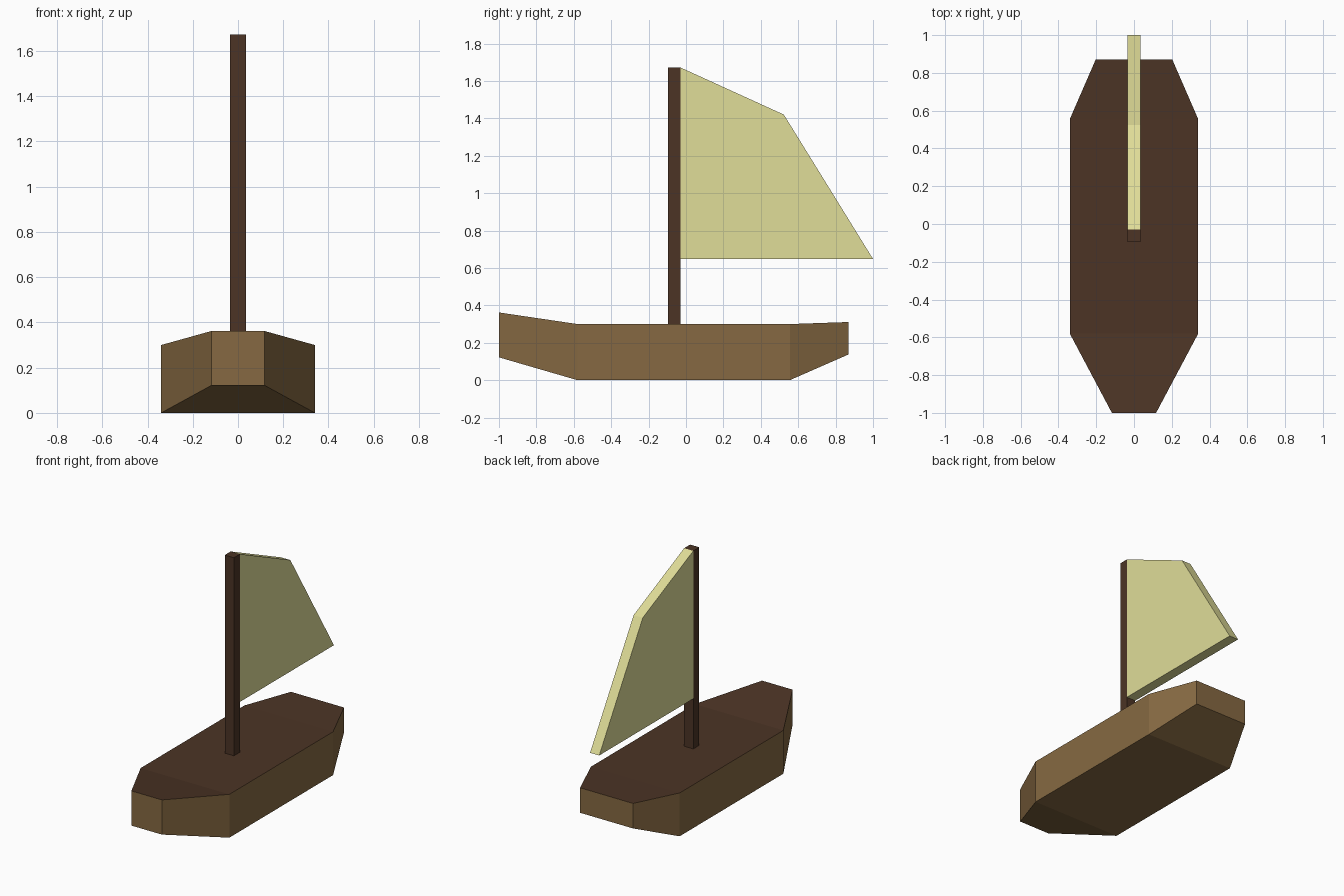
import bpy, bmesh

if "Cube" in bpy.data.objects:
    bpy.data.objects.remove(bpy.data.objects["Cube"])


def material(name, rgb):
    """Flat colour from sRGB 0-255 values."""
    lin = [((c / 255 + 0.055) / 1.055) ** 2.4 for c in rgb]
    m = bpy.data.materials.new(name)
    m.diffuse_color = (*lin, 1)
    m.use_nodes = True
    m.node_tree.nodes["Principled BSDF"].inputs["Base Color"].default_value = m.diffuse_color
    return m


hull_wood = material("hull_wood", (134, 105, 66))
dark_wood = material("dark_wood", (76, 52, 37))
sail_cloth = material("sail_cloth", (224, 221, 152))


def loft(name, rings, mats):
    """Join matching rings of points into a closed flat-faced solid."""
    bm = bmesh.new()
    loops = [[bm.verts.new(p) for p in ring] for ring in rings]
    n = len(rings[0])
    for a, b in zip(loops, loops[1:]):
        for i in range(n):
            j = (i + 1) % n
            bm.faces.new((a[i], a[j], b[j], b[i]))
    bm.faces.new(loops[0])
    bm.faces.new(loops[-1])
    bmesh.ops.recalc_face_normals(bm, faces=bm.faces)
    if len(mats) > 1:  # upward faces take the second colour
        for f in bm.faces:
            f.material_index = int(f.normal.z > 0.7)
    mesh = bpy.data.meshes.new(name)
    bm.to_mesh(mesh)
    bm.free()
    for m in mats:
        mesh.materials.append(m)
    obj = bpy.data.objects.new(name, mesh)
    bpy.context.collection.objects.link(obj)
    return obj


# Hull: stations from bow to stern (y, half width, keel z, deck z)
stations = [(-1.0, 0.117, 0.122, 0.362), (-0.58, 0.34, 0.0, 0.30),
            (0.555, 0.34, 0.0, 0.30), (0.87, 0.203, 0.138, 0.311)]
loft("hull", [[(-w, y, lo), (w, y, lo), (w, y, hi), (-w, y, hi)]
              for y, w, lo, hi in stations], [hull_wood, dark_wood])

# Mast and sail: side profiles (y, z) given the same thickness
half = 0.035
mast_profile = [(-0.095, 0.295), (-0.03, 0.295), (-0.03, 1.672), (-0.095, 1.672)]
sail_profile = [(-0.03, 0.648), (1.0, 0.648), (0.523, 1.42), (-0.03, 1.672)]
for name, profile, mat in (("mast", mast_profile, dark_wood),
                           ("sail", sail_profile, sail_cloth)):
    loft(name, [[(x, y, z) for y, z in profile] for x in (-half, half)], [mat])
